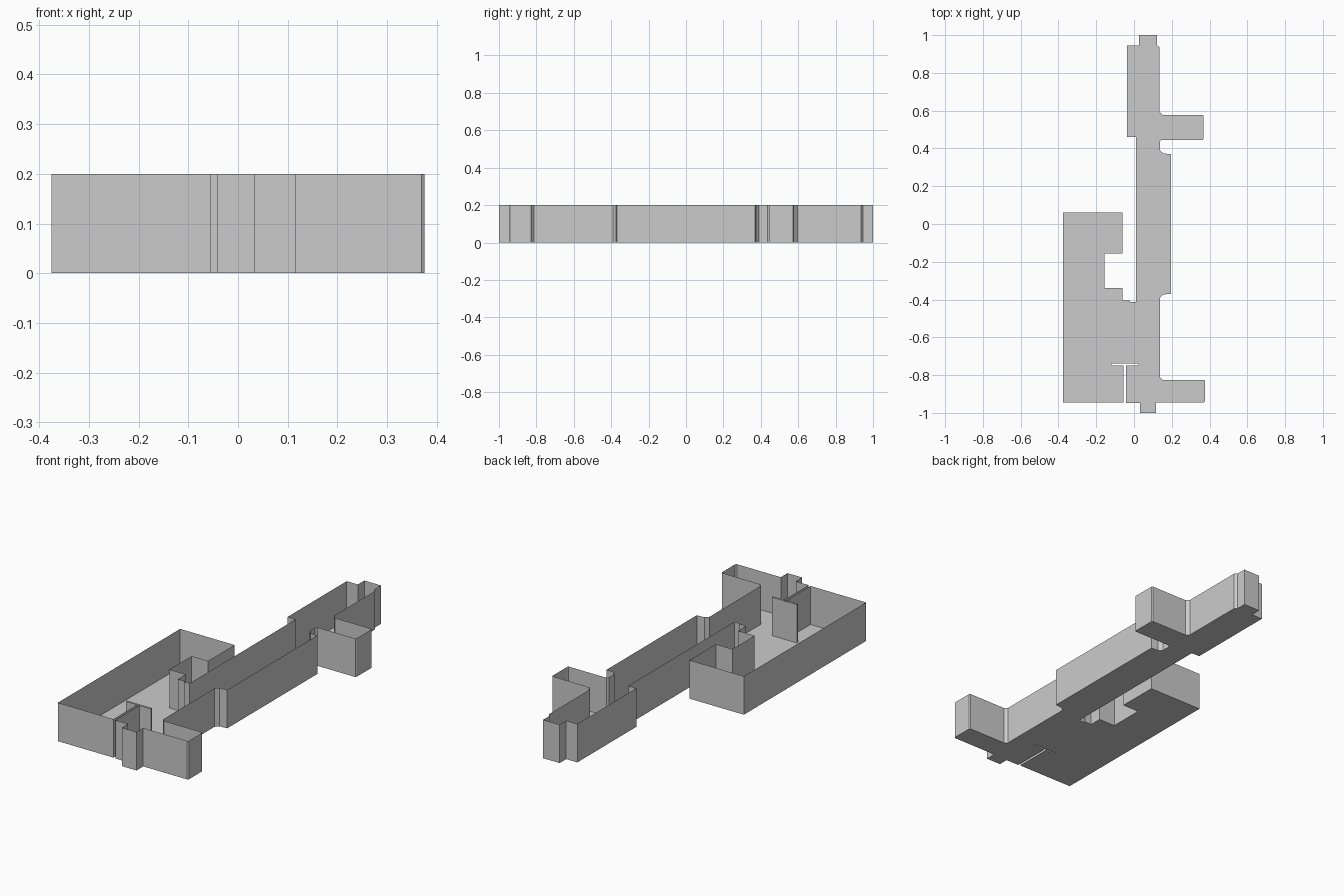
import bpy, bmesh

HEIGHT = 0.20

# Plan outline, counter-clockwise from the front bay
outline = [
    # front bay and front wing
    (0.032, -1), (0.116, -1), (0.116, -0.945), (0.369, -0.945), (0.375, -0.94),
    (0.375, -0.83), (0.37, -0.825), (0.152, -0.825), (0.138, -0.812),
    # long gallery, right side
    (0.138, -0.39), (0.155, -0.373), (0.197, -0.37), (0.197, 0.37),
    (0.157, 0.373), (0.138, 0.39), (0.138, 0.437), (0.145, 0.445),
    # rear wing
    (0.364, 0.445), (0.367, 0.45), (0.367, 0.573), (0.362, 0.578),
    (0.152, 0.578), (0.135, 0.595),
    # rear bay
    (0.135, 0.935), (0.122, 0.947), (0.122, 1), (0.027, 1), (0.027, 0.946),
    # left side down to the courtyard
    (-0.037, 0.946), (-0.037, 0.46), (0.01, 0.46), (0.01, -0.412),
    (-0.022, -0.412), (-0.022, -0.405), (-0.062, -0.405), (-0.062, -0.34),
    (-0.157, -0.34), (-0.157, -0.157), (-0.062, -0.157), (-0.062, 0.06),
    # large room
    (-0.375, 0.06), (-0.375, -0.945), (-0.055, -0.945),
    # thin T-shaped partition slot
    (-0.055, -0.749), (-0.12, -0.749), (-0.12, -0.739), (0.023, -0.739),
    (0.023, -0.749), (-0.042, -0.749), (-0.042, -0.948), (0.032, -0.948),
]


def add_object(name, bm):
    mesh = bpy.data.meshes.new(name)
    bm.to_mesh(mesh)
    bm.free()
    obj = bpy.data.objects.new(name, mesh)
    bpy.context.collection.objects.link(obj)
    return obj


# Floor slab: one flat sheet, facing down
bm = bmesh.new()
face = bm.faces.new([bm.verts.new((x, y, 0)) for x, y in reversed(outline)])
bmesh.ops.triangulate(bm, faces=[face], ngon_method='EAR_CLIP')
add_object("floor", bm)

# Walls: thin sheets raised along the outline, open at the top
bm = bmesh.new()
low = [bm.verts.new((x, y, 0)) for x, y in outline]
high = [bm.verts.new((x, y, HEIGHT)) for x, y in outline]
for i in range(len(outline)):
    j = (i + 1) % len(outline)
    bm.faces.new((low[i], low[j], high[j], high[i]))
add_object("walls", bm)
